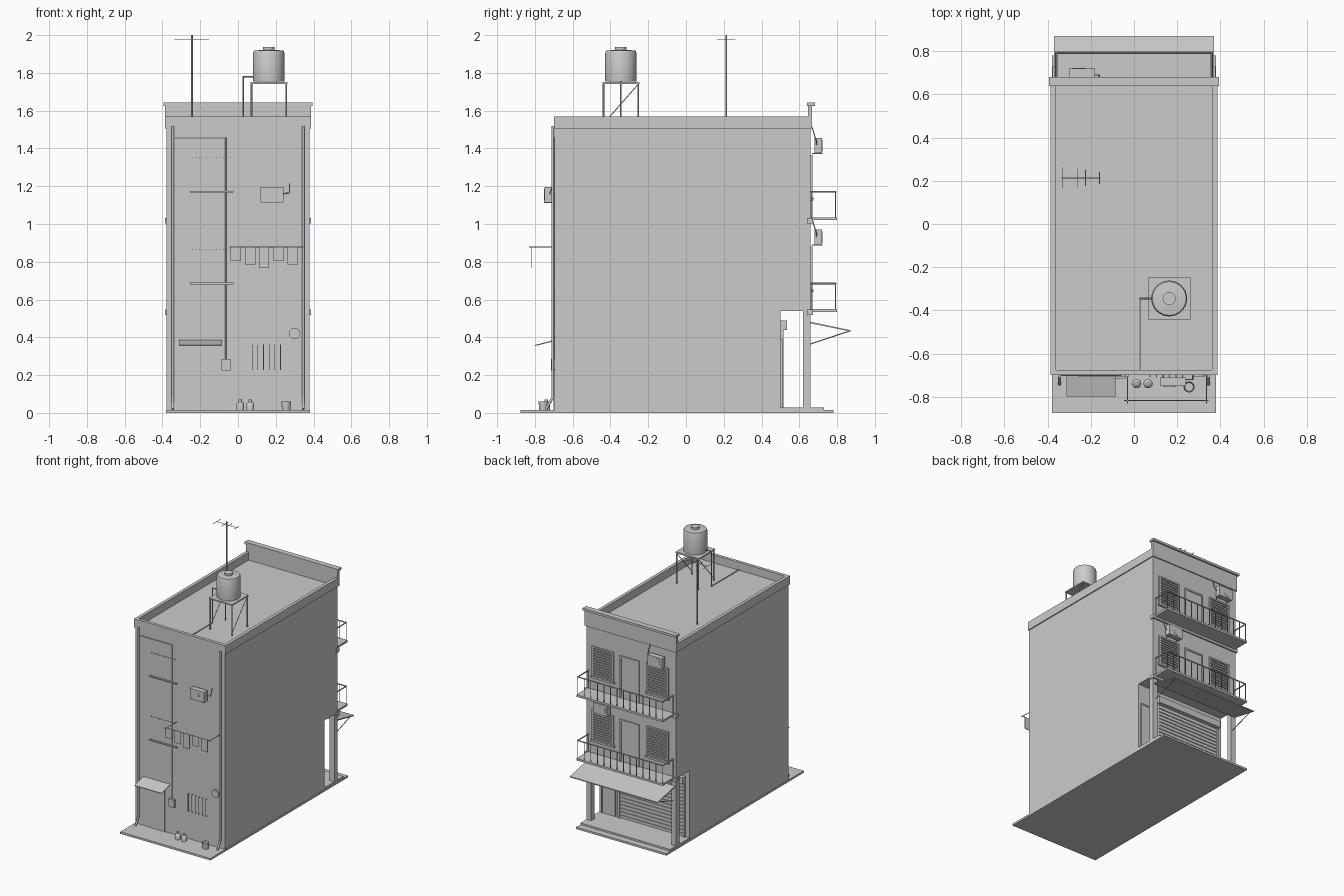
import bpy, bmesh
from math import radians
from mathutils import Vector, Matrix

cube = bpy.data.objects.get("Cube")
if cube:
    bpy.data.objects.remove(cube)

grey = bpy.data.materials.new("plain grey")
grey.use_nodes = True
tone = (0.6, 0.6, 0.6, 1)
grey.diffuse_color = tone
grey.node_tree.nodes["Principled BSDF"].inputs["Base Color"].default_value = tone


def finish(name, bm, smooth=False):
    bmesh.ops.recalc_face_normals(bm, faces=bm.faces)
    mesh = bpy.data.meshes.new(name)
    bm.to_mesh(mesh)
    bm.free()
    mesh.materials.append(grey)
    ob = bpy.data.objects.new(name, mesh)
    bpy.context.collection.objects.link(ob)
    if smooth:
        bpy.ops.object.select_all(action='DESELECT')
        ob.select_set(True)
        bpy.context.view_layer.objects.active = ob
        bpy.ops.object.shade_smooth_by_angle(angle=radians(40))


def boxes(name, *spans):
    """Each span is x0, x1, y0, y1, z0, z1."""
    bm = bmesh.new()
    for x0, x1, y0, y1, z0, z1 in spans:
        m = Matrix.Translation(((x0 + x1) / 2, (y0 + y1) / 2, (z0 + z1) / 2))
        m = m @ Matrix.Diagonal((x1 - x0, y1 - y0, z1 - z0, 1))
        bmesh.ops.create_cube(bm, size=1, matrix=m)
    finish(name, bm)


def rods(name, r, *paths, sides=8):
    """Round bars along each list of points."""
    bm = bmesh.new()
    for path in paths:
        for a, b in zip(path, path[1:]):
            a, b = Vector(a), Vector(b)
            d = b - a
            m = Matrix.Translation((a + b) / 2) @ d.to_track_quat('Z', 'Y').to_matrix().to_4x4()
            bmesh.ops.create_cone(bm, cap_ends=True, segments=sides, radius1=r, radius2=r,
                                  depth=d.length + r, matrix=m)
    finish(name, bm, True)


def turned(name, x, y, profile, sides=24):
    """Lathe a radius/height profile about a vertical axis."""
    bm = bmesh.new()
    verts = [bm.verts.new((x + r, y, z)) for r, z in profile]
    edges = [bm.edges.new(p) for p in zip(verts, verts[1:])]
    bmesh.ops.spin(bm, geom=verts + edges, cent=(x, y, 0), axis=(0, 0, 1),
                   angle=radians(360), steps=sides)
    bmesh.ops.remove_doubles(bm, verts=bm.verts, dist=0.0001)
    finish(name, bm, True)


def extruded(name, x0, x1, outline):
    """Extrude a y/z outline across x."""
    bm = bmesh.new()
    face = bm.faces.new([bm.verts.new((x0, y, z)) for y, z in outline])
    out = bmesh.ops.extrude_face_region(bm, geom=[face])
    bmesh.ops.translate(bm, vec=(x1 - x0, 0, 0),
                        verts=[g for g in out["geom"] if isinstance(g, bmesh.types.BMVert)])
    finish(name, bm)


# Ground, main block with recessed ground floor, corner columns
WALL, REAR = -0.695, 0.66
boxes("ground_slab", (-.38, .38, -.875, .78, 0, .015))
boxes("porch_floor", (-.378, .378, .48, .73, .015, .028))
extruded("building_body", -.378, .378, [(WALL, .01), (.5, .01), (.5, .54), (REAR, .54),
                                        (REAR, 1.51), (WALL, 1.51)])
boxes("porch_columns", *[(s - .02, s + .02, .62, REAR, .02, .545) for s in (-.358, .358)])

# Parapet
boxes("roof_parapet", (-.386, -.362, -.7, REAR, 1.505, 1.57), (.362, .386, -.7, REAR, 1.505, 1.57),
      (-.362, .362, -.7, -.676, 1.505, 1.57))
boxes("rear_parapet", (-.386, .386, .645, .668, 1.505, 1.625), (-.394, .394, .64, .682, 1.625, 1.642))

# Porch shutter and side door
boxes("roller_shutter", (-.33, .2, .498, .503, .028, .46),
      *[(-.33, .2, .5, .509, .032 + i * .027, .052 + i * .027) for i in range(15)])
boxes("shutter_housing", (-.345, .215, .5, .535, .44, .49))
boxes("shutter_guides", (-.345, -.33, .5, .515, .028, .45), (.2, .215, .5, .515, .028, .45))
boxes("porch_door", (.25, .35, .5, .508, .028, .38), (.24, .25, .5, .512, .028, .39),
      (.35, .36, .5, .512, .028, .39), (.24, .36, .5, .512, .38, .39))

# Awning
extruded("awning", -.37, .37, [(REAR, .474), (.87, .431), (.87, .438), (REAR, .482)])
rods("awning_braces", .003, *[[(x, REAR, .365), (x, .865, .433)] for x in (-.35, .35)])

# Upper storeys: balconies, windows, doors
for storey, z in (("first", .55), ("second", 1.035)):
    boxes(storey + "_floor_band", (-.386, .386, .64, .672, z - .032, z - .003))
    boxes(storey + "_balcony_slab", (-.365, .365, REAR, .8, z - .015, z))
    top = z + .135
    rods(storey + "_balcony_rail", .0045, [(-.358, REAR, top), (-.358, .792, top),
                                           (.358, .792, top), (.358, REAR, top)])
    rods(storey + "_balcony_bars", .0028,
         *[[(-.358 + i * .716 / 13, .792, z), (-.358 + i * .716 / 13, .792, top)] for i in range(14)],
         *[[(x, .668, z), (x, .668, top)] for x in (-.358, .358)], sides=6)
    for side, x in (("left", .235), ("right", -.225)):
        z0, z1 = z + .1, z + .33
        boxes(f"{storey}_{side}_window_frame", (x - .092, x - .08, REAR, .67, z0, z1),
              (x + .08, x + .092, REAR, .67, z0, z1), (x - .092, x + .092, REAR, .67, z1 - .012, z1),
              (x - .1, x + .1, REAR, .675, z0 - .01, z0 + .004))
        boxes(f"{storey}_{side}_window_slats",
              *[(x - .08, x + .08, REAR, .668, z0 + .01 + i * .019, z0 + .021 + i * .019)
                for i in range(11)])
    boxes(storey + "_balcony_door", (-.06, .08, REAR, .664, z, z + .31),
          (-.072, -.06, REAR, .67, z, z + .32), (.08, .092, REAR, .67, z, z + .32),
          (-.072, .092, REAR, .67, z + .308, z + .32))


def air_unit(name, x, y, out, z, h):
    """Wall box with grille ring, brackets and hose; out is the facing along y."""
    near, far = sorted((y + out * .012, y + out * .052))
    boxes(name, (x - .06, x + .06, near, far, z, z + h))
    face = y + out * .052
    bm = bmesh.new()
    bmesh.ops.create_cone(bm, cap_ends=True, segments=20, radius1=h * .38, radius2=h * .38, depth=.004,
                          matrix=Matrix.Translation((x - .015, face, z + h / 2))
                          @ Matrix.Rotation(radians(90), 4, 'X'))
    finish(name + "_fan", bm)
    rods(name + "_brackets", .003, *[[(x + s, y, z - .002), (x + s, face, z - .002)] for s in (-.045, .045)])


air_unit("upper_rear_air_unit", -.24, REAR + .008, 1, 1.375, .08)
air_unit("lower_rear_air_unit", .22, REAR + .008, 1, .89, .08)
air_unit("front_air_unit", .18, WALL - .003, -1, 1.115, .08)
rods("rear_air_hoses", .003, [(-.165, .664, 1.52), (-.16, .69, 1.44), (-.18, .69, 1.42)],
     [(.29, .664, 1.035), (.295, .69, .955), (.28, .69, .935)])
rods("front_air_hose", .003, [(.24, -.72, 1.16), (.272, -.72, 1.165), (.272, -.7, 1.215)])

# Downpipes on the front corners
for side, x in (("left", .345), ("right", -.345)):
    rods(side + "_downpipe", .007, [(x, -.706, 1.515), (x, -.706, .08), (x, -.74, .022)], sides=12)

# Front door, canopy and meter with its cable
boxes("front_door", (-.265, -.14, WALL - .004, WALL, .015, .32),
      (-.275, -.265, WALL - .007, WALL, .015, .33), (-.14, -.13, WALL - .007, WALL, .015, .33),
      (-.275, -.13, WALL - .007, WALL, .32, .33))
extruded("door_canopy", -.313, -.085, [(WALL, .38), (-.8, .354), (-.8, .359), (WALL, .387)])
boxes("meter_box", (-.087, -.04, -.715, WALL, .225, .285))
rods("meter_cable", .0035, [(-.34, -.7, 1.455), (-.065, -.7, 1.455), (-.065, -.7, .28)])

# Front window sills with a row of small vent pegs above
for storey, z in (("first", .685), ("second", 1.17)):
    boxes(storey + "_front_sill", (-.255, -.025, -.708, WALL, z - .004, z + .004))
    rods(storey + "_vent_pegs", .002, *[[(-.24 + i * .018, WALL, z + .18), (-.24 + i * .018, -.704, z + .18)]
                                        for i in range(12)], sides=6)

# Barred low window and round vent
rods("window_bars", .0025, *[[(.075 + i * .03, WALL, .36), (.075 + i * .03, -.708, .36),
                              (.075 + i * .03, -.708, .23), (.075 + i * .03, WALL, .23)]
                             for i in range(6)], sides=6)
bm = bmesh.new()
bmesh.ops.create_cone(bm, cap_ends=True, segments=24, radius1=.03, radius2=.03, depth=.012,
                      matrix=Matrix.Translation((.3, -.7, .42)) @ Matrix.Rotation(radians(90), 4, 'X'))
finish("round_vent", bm, True)

# Washing line with laundry
rods("washing_line", .0025, [(-.045, -.817, .878), (.345, -.817, .878)],
     *[[(x, WALL, .878), (x, -.83, .878)] for x in (-.03, .335)])
boxes("laundry", *[(x, x + .055, -.819, -.815, z, .878) for x, z in
                   ((-.04, .805), (.037, .785), (.11, .768), (.188, .805), (.263, .785))])

# Gas bottles and bucket
for side, x in (("right", .012), ("left", .065)):
    turned(side + "_gas_bottle", x, -.74, [(0, .015), (.02, .015), (.021, .045), (.015, .055),
                                           (.009, .058), (.009, .07), (0, .07)], 16)
turned("bucket", .255, -.755, [(0, .015), (.022, .015), (.026, .06), (.023, .06), (.02, .02), (0, .02)], 16)

# Water tank on its stand
TX, TY = .163, -.345
turned("water_tank", TX, TY, [(0, 1.755), (.082, 1.755), (.083, 1.765), (.083, 1.905), (.078, 1.918),
                              (.03, 1.922), (.03, 1.937), (0, 1.937)], 32)
boxes("tank_platform", (TX - .098, TX + .098, TY - .098, TY + .098, 1.742, 1.752))
corners = [(TX + a * .092, TY + b * .092) for a, b in ((-1, -1), (1, -1), (1, 1), (-1, 1))]
rods("tank_legs", .0045, *[[(x, y, 1.51), (x, y, 1.745)] for x, y in corners])
rods("tank_braces", .0025, *[[(*corners[i], 1.53), (*corners[i + 1], 1.74)] for i in (1,)],
     [(*corners[0], 1.53), (*corners[3], 1.74)])
rods("tank_pipe", .004, [(.085, TY, 1.78), (.027, TY, 1.78), (.027, TY, 1.515), (.027, -.676, 1.515)])

# Roof aerial
AX, AY, AZ = -.243, .213, 1.976
rods("aerial_mast", .0045, [(AX, AY, 1.51), (AX, AY, 1.998)])
rods("aerial_arms", .002, [(-.335, AY, AZ), (-.155, AY, AZ)],
     *[[(x, AY - h, AZ), (x, AY + h, AZ)] for x, h in ((-.33, .048), (-.26, .04), (-.225, .035), (-.16, .026))],
     sides=6)
